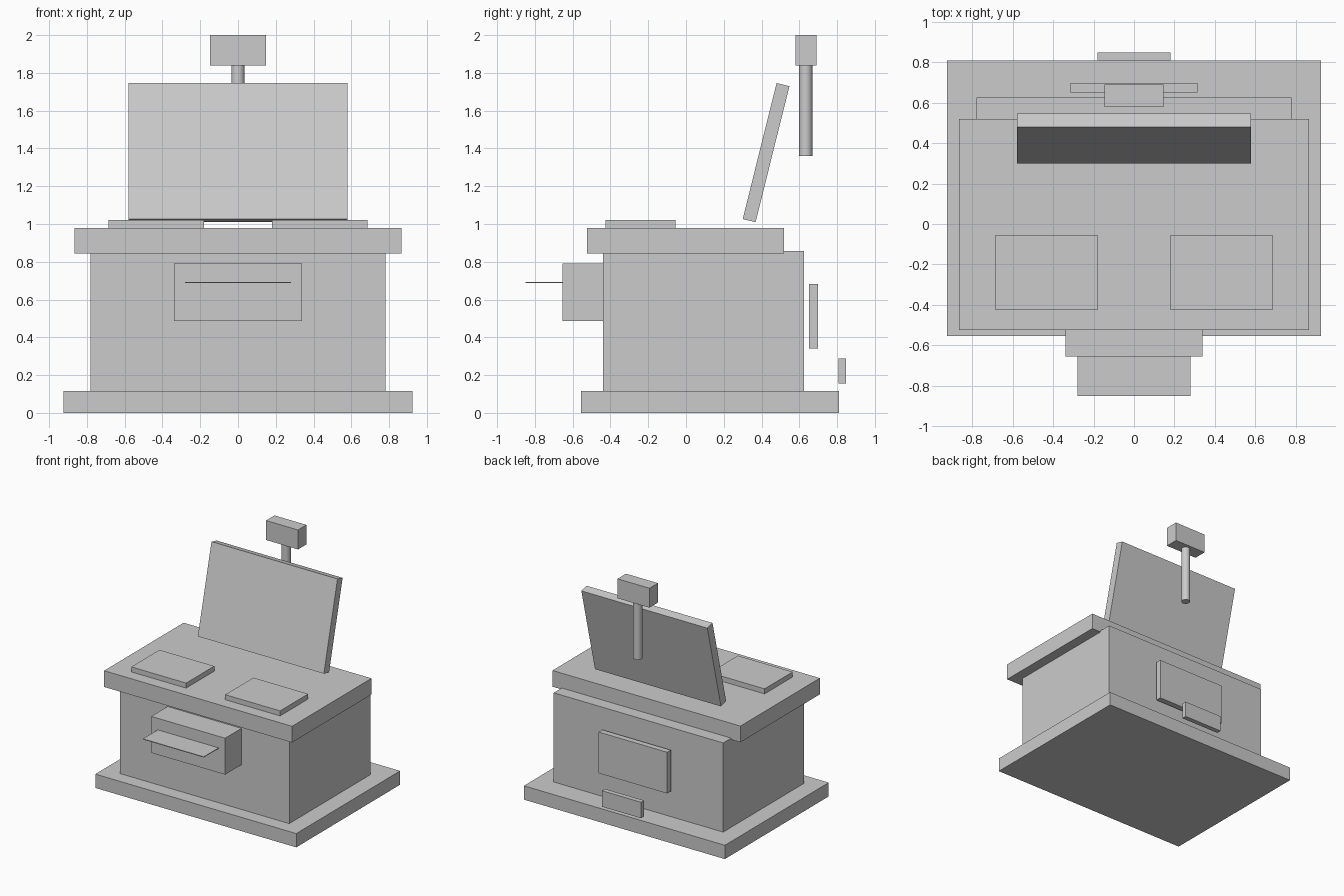
import bpy
import math

if "Cube" in bpy.data.objects:
    bpy.data.objects.remove(bpy.data.objects["Cube"], do_unlink=True)

grey = bpy.data.materials.new("plain grey")
grey.use_nodes = True
colour = (0.6, 0.6, 0.6, 1)
grey.diffuse_color = colour
grey.node_tree.nodes["Principled BSDF"].inputs["Base Color"].default_value = colour


def box(name, x, y, z, tilt=0):
    """Box between the given (low, high) limits, tilted back about its centre."""
    limits = (x, y, z)
    bpy.ops.mesh.primitive_cube_add(size=1, location=[(a + b) / 2 for a, b in limits])
    part = bpy.context.object
    part.name = name
    part.scale = [b - a for a, b in limits]
    bpy.ops.object.transform_apply(location=False, rotation=False, scale=True)
    part.rotation_euler.x = -math.radians(tilt)
    part.data.materials.append(grey)
    return part


def wide(half):
    return (-half, half)


# Cabinet: plinth, body and overhanging counter
box("base_plinth", wide(0.925), (-0.555, 0.81), (0, 0.115))
box("cabinet_body", wide(0.78), (-0.44, 0.625), (0.115, 0.857))
box("counter_top", wide(0.865), (-0.525, 0.52), (0.845, 0.98))

# Raised pads on the counter
for side, x in (("right", (-0.685, -0.18)), ("left", (0.18, 0.685))):
    box(side + "_pad", x, (-0.425, -0.055), (0.98, 1.022))

# Front outlet with a thin sheet coming out
box("front_outlet", wide(0.34), (-0.655, -0.44), (0.487, 0.79))
box("paper_sheet", wide(0.28), (-0.85, -0.65), (0.688, 0.694))

# Tilted screen
box("screen", wide(0.58), (0.389, 0.459), (1.007, 1.749), tilt=14)

# Pole and its head
bpy.ops.mesh.primitive_cylinder_add(vertices=32, radius=0.035, depth=0.48,
                                    location=(0, 0.634, 1.6))
pole = bpy.context.object
pole.name = "head_pole"
pole.data.materials.append(grey)
bpy.ops.object.shade_smooth_by_angle(angle=math.radians(30))
box("pole_head", wide(0.147), (0.579, 0.69), (1.838, 2.0))

# Plates at the back
box("rear_panel", wide(0.315), (0.65, 0.698), (0.34, 0.683))
box("rear_lower_plate", wide(0.18), (0.808, 0.848), (0.155, 0.288))
